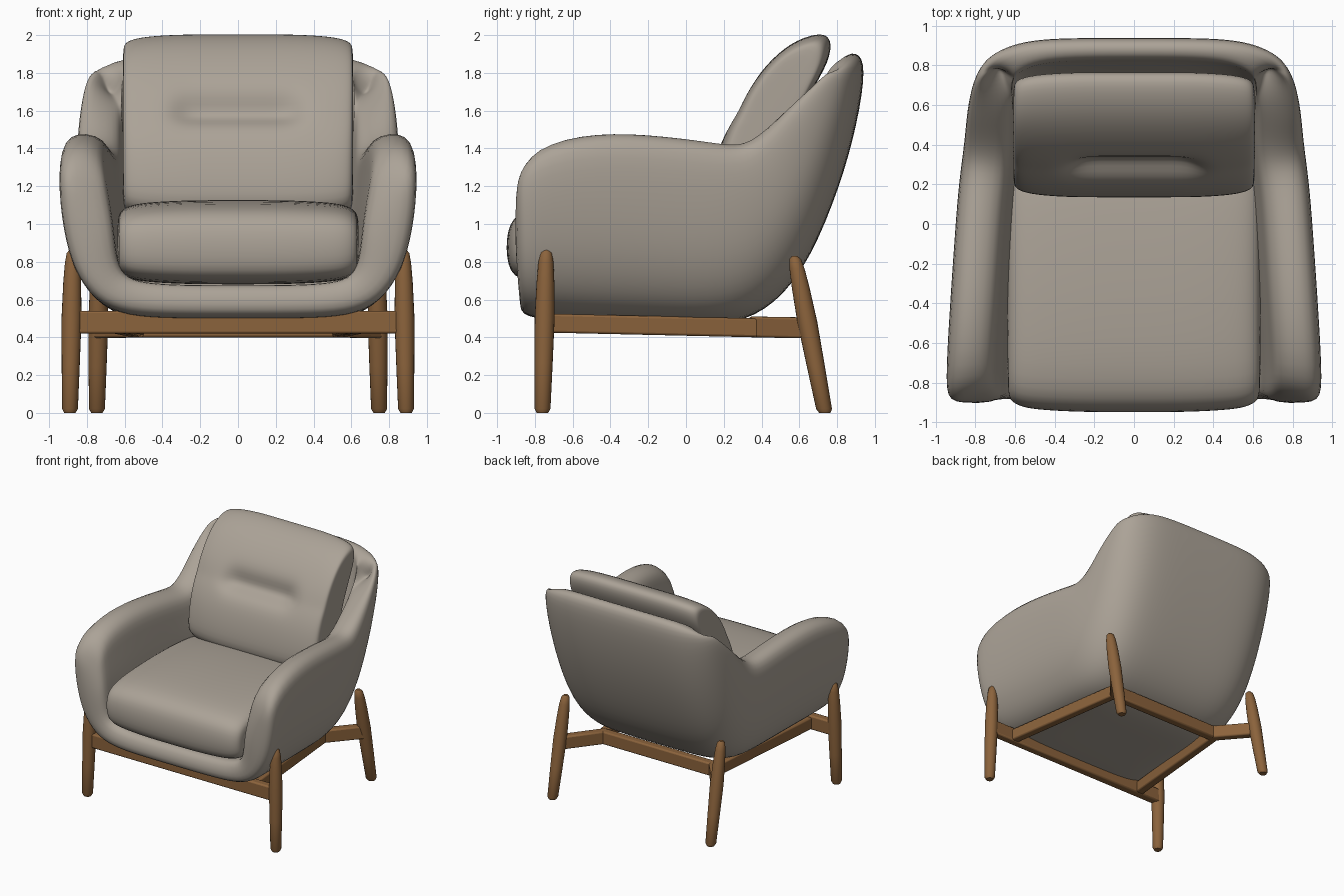
import bpy, bmesh, math
from mathutils import Vector

if "Cube" in bpy.data.objects:
    bpy.data.objects.remove(bpy.data.objects["Cube"])


def material(name, rgb):
    m = bpy.data.materials.new(name)
    m.use_nodes = True
    m.diffuse_color = (*rgb, 1)
    bsdf = m.node_tree.nodes["Principled BSDF"]
    bsdf.inputs["Base Color"].default_value = (*rgb, 1)
    bsdf.inputs["Roughness"].default_value = 0.8
    return m


FABRIC = material("warm grey fabric", (0.41, 0.365, 0.31))
WOOD = material("brown wood", (0.26, 0.125, 0.045))


def make(name, rings, mat, closed=True, cap=True):
    """Skin a list of point rings into one mesh object."""
    bm = bmesh.new()
    rows = [[bm.verts.new(p) for p in ring] for ring in rings]
    n = len(rows[0])
    for a, b in zip(rows, rows[1:]):
        for i in range(n if closed else n - 1):
            j = (i + 1) % n
            bm.faces.new((a[i], a[j], b[j], b[i]))
    if cap:
        bm.faces.new(rows[0][::-1])
        bm.faces.new(rows[-1])
        bmesh.ops.recalc_face_normals(bm, faces=bm.faces)
    mesh = bpy.data.meshes.new(name)
    bm.to_mesh(mesh)
    bm.free()
    mesh.materials.append(mat)
    ob = bpy.data.objects.new(name, mesh)
    bpy.context.collection.objects.link(ob)
    return ob


def smooth(ob, angle=180):
    bpy.ops.object.select_all(action="DESELECT")
    ob.select_set(True)
    bpy.context.view_layer.objects.active = ob
    bpy.ops.object.shade_smooth_by_angle(angle=math.radians(angle))


def subdivide(ob, levels=2):
    mod = ob.modifiers.new("Soft", "SUBSURF")
    mod.levels = mod.render_levels = levels


# Tub shell: each station joins a centreline point to a rim point
# (y, z, y, z, half width, thickness factor, corner roundness)
stations = [
    (-0.90, 0.525, -0.925, 1.24, 0.94, 1, 1), (-0.78, 0.495, -0.82, 1.43, 0.96, 1, 1),
    (-0.45, 0.48, -0.47, 1.51, 0.94, 1, 1), (-0.10, 0.47, -0.10, 1.485, 0.915, 1, 1),
    (0.20, 0.46, 0.16, 1.45, 0.895, 1, 1), (0.42, 0.53, 0.30, 1.43, 0.875, 1, 0.95),
    (0.62, 0.74, 0.40, 1.50, 0.86, 0.95, 0.9), (0.78, 1.10, 0.51, 1.61, 0.85, 0.88, 0.85),
    (0.89, 1.45, 0.62, 1.71, 0.83, 0.8, 0.8), (0.95, 1.78, 0.71, 1.79, 0.80, 0.7, 0.78),
    (0.93, 1.915, 0.76, 1.81, 0.74, 0.62, 0.75),
]
# Across-section: width fraction, rise fraction, thickness weight
half = [(0.0, 0.0, 0.64), (0.33, 0.0, 0.64), (0.62, 0.01, 0.68), (0.80, 0.10, 0.78),
        (0.92, 0.30, 0.92), (0.975, 0.55, 1), (1.0, 0.82, 0.95), (0.975, 1.0, 0.8)]
section = [(-a, b, w) for a, b, w in half] + half[1:]
section.sort(key=lambda p: -p[0] if abs(p[0]) < 0.975 else 0)
section = half[:0:-1] + [(-a, b, w) for a, b, w in half]
rings = [[(a * hw, cy + (ry - cy) * b ** e, cz + (rz - cz) * b ** e) for a, b, w in section]
         for cy, cz, ry, rz, hw, f, e in stations]
shell = make("tub_shell", rings, FABRIC, closed=False, cap=False)
group = shell.vertex_groups.new(name="thickness")
weights = [w * st[5] for st in stations for a, b, w in section]
for i, w in enumerate(weights):
    group.add([i], w, "REPLACE")
solid = shell.modifiers.new("Padding", "SOLIDIFY")
solid.thickness = 0.27
solid.offset = -1
solid.vertex_group = "thickness"
subdivide(shell)
smooth(shell)


# Cushions: a side profile swept across x, drawn in towards both ends
def cushion(name, profile, ends):
    ys, zs = [p[0] for p in profile], [p[1] for p in profile]
    cy, cz = (min(ys) + max(ys)) / 2, (min(zs) + max(zs)) / 2
    hy, hz = max(ys) - cy, max(zs) - cz
    rows = [(-x, d) for x, d in ends[:0:-1]] + ends
    return make(name, [[(x, cy + (y - cy) * (1 - d / hy), cz + (z - cz) * (1 - d / hz))
                        for y, z in profile] for x, d in rows], FABRIC)


seat = cushion("seat_cushion", [
    (-0.88, 0.68), (-0.95, 0.77), (-0.955, 0.97), (-0.88, 1.09), (-0.55, 1.125),
    (-0.15, 1.13), (0.30, 1.10), (0.42, 1.02), (0.42, 0.78), (0.25, 0.69), (-0.40, 0.68),
], [(0, 0), (0.25, 0), (0.46, 0.01), (0.57, 0.025), (0.63, 0.06), (0.64, 0.12)])
subdivide(seat)
smooth(seat)

back = cushion("back_cushion", [
    (0.135, 1.04), (0.13, 1.20), (0.17, 1.40), (0.23, 1.53), (0.27, 1.59), (0.32, 1.70),
    (0.42, 1.84), (0.55, 1.96), (0.70, 2.015), (0.775, 1.99), (0.76, 1.86), (0.66, 1.70),
    (0.52, 1.40), (0.44, 1.10), (0.36, 1.02),
], [(0, 0), (0.15, 0), (0.27, 0), (0.36, 0.003), (0.47, 0.01), (0.56, 0.025), (0.605, 0.05), (0.61, 0.10)])
# Tufted crease across the back cushion
for v in back.data.vertices:
    if abs(v.co.x) < 0.3 and abs(v.co.z - 1.59) < 0.02 and v.co.y < 0.35:
        v.co += Vector((0, 0.09, -0.03))
subdivide(back)
smooth(back)


# Turned legs, swelling in the middle
def leg(name, foot, top):
    foot, top = Vector(foot), Vector(top)
    turn = [(0, 0.03), (0.025, 0.042), (0.3, 0.048), (0.58, 0.053), (0.8, 0.047),
            (0.92, 0.04), (0.98, 0.031), (1, 0.015)]
    rings = []
    for t, r in turn:
        c = foot.lerp(top, t)
        rings.append([c + Vector((r * math.cos(k * math.tau / 20), r * math.sin(k * math.tau / 20), 0))
                      for k in range(20)])
    smooth(make(name, rings, WOOD), 40)


# Rails: rectangular bars between two points
def rail(name, a, b, width, height):
    a, b = Vector(a), Vector(b)
    side = (b - a).cross(Vector((0, 0, 1))).normalized() * width / 2
    up = Vector((0, 0, height / 2))
    ob = make(name, [[p - side - up, p + side - up, p + side + up, p - side + up]
                     for p in (a, b)], WOOD)
    bev = ob.modifiers.new("Eased edges", "BEVEL")
    bev.width = 0.012
    bev.segments = 2
    smooth(ob, 40)


for tag, s in (("left", 1), ("right", -1)):
    leg("front_leg_" + tag, (s * 0.89, -0.76, 0), (s * 0.875, -0.74, 0.865))
    leg("rear_leg_" + tag, (s * 0.747, 0.735, 0), (s * 0.735, 0.575, 0.83))
    rail("side_rail_" + tag, (s * 0.66, -0.73, 0.475), (s * 0.53, 0.38, 0.45), 0.07, 0.10)
    rail("rear_stub_" + tag, (s * 0.51, 0.36, 0.455), (s * 0.74, 0.64, 0.45), 0.07, 0.11)
rail("front_rail", (-0.87, -0.74, 0.48), (0.87, -0.74, 0.48), 0.07, 0.12)
rail("rear_rail", (-0.54, 0.37, 0.455), (0.54, 0.37, 0.455), 0.07, 0.11)
